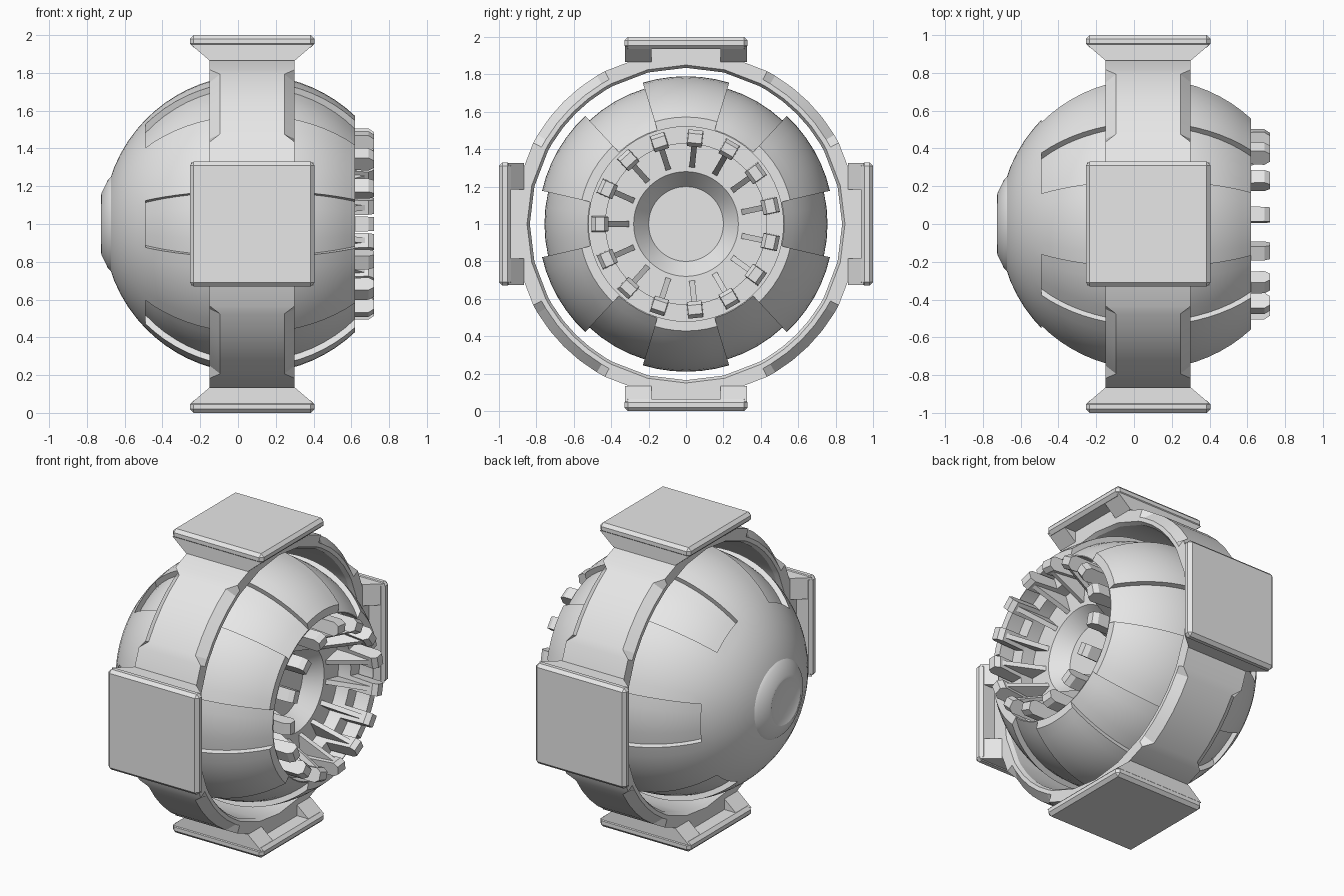
import bpy, bmesh, math
from mathutils import Matrix, Vector

if "Cube" in bpy.data.objects:
    bpy.data.objects.remove(bpy.data.objects["Cube"])

CX = 0.075                     # x of the sphere and hoop centre
CENTRE = Vector((0, 0, 1))
grey = bpy.data.materials.new("light_grey")
grey.diffuse_color = (0.8, 0.8, 0.8, 1)
grey.use_nodes = True
grey.node_tree.nodes["Principled BSDF"].inputs["Base Color"].default_value = grey.diffuse_color


def spin(x, r, deg):
    a = math.radians(deg)
    return Vector((x, r * math.cos(a), 1 + r * math.sin(a)))


def finish(bm, name, smooth=0):
    """Clean up, mark smooth edges under an angle, make the object."""
    bmesh.ops.remove_doubles(bm, verts=bm.verts, dist=0.0002)
    bmesh.ops.dissolve_degenerate(bm, edges=bm.edges, dist=0.0002)
    bmesh.ops.recalc_face_normals(bm, faces=bm.faces)
    if smooth:
        for f in bm.faces:
            f.smooth = True
        for e in bm.edges:
            e.smooth = e.calc_face_angle(0) < math.radians(smooth)
    me = bpy.data.meshes.new(name)
    bm.to_mesh(me)
    bm.free()
    me.materials.append(grey)
    ob = bpy.data.objects.new(name, me)
    bpy.context.collection.objects.link(ob)
    return ob


def prism(name, profile, t0, t1, deg, bevel=0, taper=1.0):
    """Profile in (x, radius), extruded along the tangent, turned about the x axis."""
    bm = bmesh.new()
    rc = sum(p[1] for p in profile) / len(profile)
    xc = min(p[0] for p in profile)
    xl = max(p[0] for p in profile) - xc
    rows = []
    for t in (t0, t1):
        rows.append([bm.verts.new((x, r, t * (1 + (taper - 1) * (x - xc) / xl))) for x, r in profile])
    n = len(profile)
    bm.faces.new(rows[0])
    bm.faces.new(rows[1][::-1])
    for i in range(n):
        j = (i + 1) % n
        bm.faces.new((rows[0][i], rows[0][j], rows[1][j], rows[1][i]))
    if bevel:
        bmesh.ops.bevel(bm, geom=bm.edges[:], offset=bevel, segments=1, affect='EDGES')
    bm.transform(Matrix.Translation(CENTRE) @ Matrix.Rotation(math.radians(deg), 4, 'X'))
    return finish(bm, name)


# Spherical shell: revolved profile with six sunken channels
R_OUT, R_SUNK, X_STEP, X_RIM = 0.79, 0.757, -0.49, 0.62


def shell_profile(sunk):
    def ball(x, R):
        return (x, math.sqrt(R * R - (x - CX) ** 2))
    pts = [(-0.712, 0), (-0.712, 0.115), (-0.725, 0.15), (-0.722, 0.165), (-0.688, 0.235), (-0.672, 0.25)]
    pts += [ball(x, R_OUT) for x in (-0.655, -0.62, -0.58, -0.535, X_STEP)]
    R = R_SUNK if sunk else R_OUT
    n = 18
    a0 = math.acos((X_STEP - CX) / R_OUT)
    a1 = math.acos((X_RIM - CX) / R_OUT)
    xs = [CX + R_OUT * math.cos(a0 + (a1 - a0) * i / n) for i in range(n + 1)]
    pts += [ball(x, R) for x in xs]
    # rim, inner ledge, inner face and central dish
    pts += [(0.62, 0.52), (0.52, 0.52), (0.52, 0.43), (0.43, 0.43),
            (0.43, 0.28), (0.33, 0.20), (0.33, 0)]
    return pts


cols = []
for k in range(6):
    cols += [(60 * k + a, True) for a in (-13, -6.5, 0, 6.5, 13)]
    cols += [(60 * k + 13 + 34 * i / 6, False) for i in range(7)]
bm = bmesh.new()
grid = [[bm.verts.new(spin(x, r, deg)) for x, r in shell_profile(sunk)] for deg, sunk in cols]
for i in range(len(grid)):
    a, b = grid[i], grid[(i + 1) % len(grid)]
    for j in range(len(a) - 1):
        bm.faces.new((a[j], a[j + 1], b[j + 1], b[j]))
finish(bm, "sphere_shell", 25)

# Outer hoop: wide band whose outer edges are chamfered on the four diagonals
bm = bmesh.new()
sections = []
for q in range(4):
    for a in (0, 14, 28, 31, 38, 45, 52, 59, 62, 76):
        diag = 30 < a < 60
        w = 0.17 if diag else 0.225
        ro = 0.925
        sec = [(-0.2, 0.835), (-0.225, 0.85), (-0.225, 0.875), (-w, ro),
               (w, ro), (0.225, 0.875), (0.225, 0.85), (0.2, 0.835)]
        sections.append([bm.verts.new(spin(CX + x, r, 90 * q + a)) for x, r in sec])
for i in range(len(sections)):
    a, b = sections[i], sections[(i + 1) % len(sections)]
    for j in range(8):
        k = (j + 1) % 8
        bm.faces.new((a[j], a[k], b[k], b[j]))
finish(bm, "outer_hoop", 25)

# Four square pads, each with a core block and two flared end supports
for k, side in enumerate(("back", "top", "front", "bottom")):
    d = 90 * k
    x0, x1 = CX - 0.33, CX + 0.33
    prism(side + "_pad", [(x0, 0.935), (x1, 0.935), (x1, 1), (x0, 1)], -0.33, 0.33, d, 0.02)
    prism(side + "_pad_core", [(CX - 0.225, 0.87), (CX + 0.225, 0.87),
                               (CX + 0.225, 0.95), (CX - 0.225, 0.95)], -0.2, 0.2, d)
    for s, end in ((1, "a"), (-1, "b")):
        prism(side + "_pad_support_" + end,
              [(CX - 0.225, 0.865), (CX + 0.225, 0.865), (CX + 0.325, 0.95), (CX - 0.325, 0.95)],
              s * 0.185, s * 0.325, d)

# Fifteen fins around the inside of the opening
for k in range(15):
    d = 12 + 24 * k
    prism("fin_blade_%02d" % k, [(0.42, 0.30), (0.42, 0.44), (0.68, 0.45), (0.68, 0.42)], -0.015, 0.015, d)
    prism("fin_tip_%02d" % k, [(0.50, 0.43), (0.50, 0.505), (0.69, 0.505), (0.72, 0.485),
                               (0.72, 0.435), (0.69, 0.415)], -0.042, 0.042, d, 0, 0.9)
